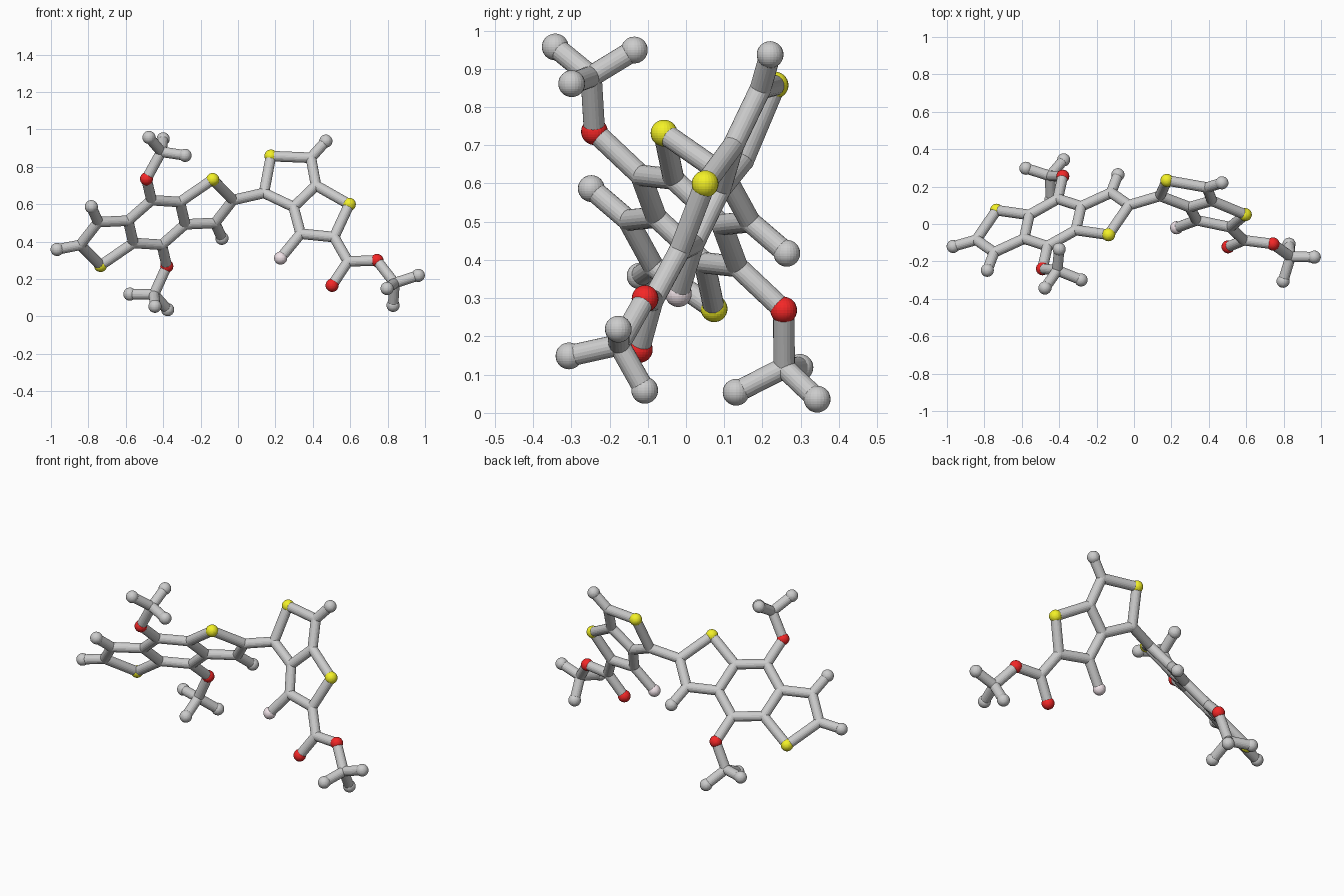
import bpy, bmesh
from mathutils import Vector, Matrix

if "Cube" in bpy.data.objects:
    bpy.data.objects.remove(bpy.data.objects["Cube"])

BALL_R, JOINT_R, BOND_R = 0.035, 0.0285, 0.028
atoms = {}      # name -> (kind, position)
bonds = []      # pairs of atom names


def atom(name, kind, p):
    atoms[name] = (kind, Vector(p))


def chain(text):
    names = text.split()
    bonds.extend(zip(names, names[1:]))


# Three-ring flat core: one half laid out in its own plane, the other half point-mirrored
centre = Vector((-0.435, 0.008, 0.502))
u = Vector((0.1145, 0.0195, 0.0405))
v = Vector((-0.0195, -0.089, 0.084))
half = {
    "top": ("joint", 0, 1.42), "oxy": ("oxygen", 0, 2.78),
    "fa": ("joint", 1.21, 0.72), "fb": ("joint", 1.21, -0.70),
    "sul": ("sulfur", 2.85, 1.36), "tip": ("joint", 3.52, -0.27),
    "side": ("joint", 2.52, -1.24), "side_end": ("end", 2.66, -2.29),
}
for tag, sign in (("R", 1), ("L", -1)):
    for n, (kind, a, b) in half.items():
        atom(n + tag, kind, centre + sign * (a * u + b * v))
    other = "L" if tag == "R" else "R"
    for path in ("top{0} fa{0} fb{0} top{1}", "fa{0} sul{0} tip{0} side{0} fb{0}",
                 "side{0} side_end{0}", "top{0} oxy{0}"):
        chain(path.format(tag, other))
atom("tip_endL", "end", (-0.967, -0.12, 0.358))
chain("tipL tip_endL")


# Three-pronged end groups
def prong(tag, root, c, ends):
    atom("m" + tag, "joint", c)
    chain(root + " m" + tag)
    for i, p in enumerate(ends):
        atom(f"m{tag}{i}", "end", p)
        chain(f"m{tag} m{tag}{i}")


prong("A", "oxyR", (-0.41, -0.248, 0.88),
      [(-0.476, -0.342, 0.957), (-0.40, -0.135, 0.949), (-0.283, -0.299, 0.861)])
prong("B", "oxyL", (-0.449, 0.257, 0.118),
      [(-0.376, 0.343, 0.036), (-0.444, 0.131, 0.054), (-0.578, 0.298, 0.119)])

# Tilted two-ring unit on the right
for n, kind, p in (
    ("link", "joint", (0.139, 0.15, 0.66)), ("s3", "sulfur", (0.176, 0.233, 0.857)),
    ("ch", "joint", (0.39, 0.195, 0.848)), ("ch_end", "end", (0.47, 0.22, 0.937)),
    ("fc", "joint", (0.417, 0.124, 0.70)), ("fd", "joint", (0.297, 0.09, 0.585)),
    ("s4", "sulfur", (0.595, 0.05, 0.599)), ("ce", "joint", (0.514, -0.017, 0.424)),
    ("cf", "joint", (0.335, 0.02, 0.442)), ("f", "fluorine", (0.228, -0.02, 0.312)),
    ("co", "joint", (0.588, -0.087, 0.294)), ("o1", "oxygen", (0.503, -0.122, 0.166)),
    ("o2", "oxygen", (0.743, -0.107, 0.299)),
):
    atom(n, kind, p)
for path in ("tipR link s3 ch fc fd link", "fc s4 ce cf fd", "ch ch_end",
             "cf f", "ce co o1", "co o2"):
    chain(path)
prong("C", "o2", (0.837, -0.175, 0.178),
      [(0.964, -0.177, 0.219), (0.797, -0.306, 0.149), (0.829, -0.108, 0.059)])


def finish(bm, name, colour=None):
    me = bpy.data.meshes.new(name)
    bm.to_mesh(me)
    bm.free()
    ob = bpy.data.objects.new(name, me)
    bpy.context.collection.objects.link(ob)
    if colour:
        mat = bpy.data.materials.new(name)
        mat.diffuse_color = colour
        mat.use_nodes = True
        mat.node_tree.nodes["Principled BSDF"].inputs["Base Color"].default_value = mat.diffuse_color
        me.materials.append(mat)


# Balls, one object per kind
for kind, name, r, colour in (
    ("joint", "carbon_joints", JOINT_R, None), ("end", "end_balls", BALL_R, None),
    ("sulfur", "sulfur_balls", BALL_R, (0.9, 0.88, 0.02, 1)),
    ("oxygen", "oxygen_balls", BALL_R, (0.9, 0.02, 0.02, 1)),
    ("fluorine", "fluorine_ball", BALL_R, (0.88, 0.77, 0.81, 1)),
):
    bm = bmesh.new()
    for k, p in atoms.values():
        if k == kind:
            bmesh.ops.create_uvsphere(bm, u_segments=24, v_segments=16, radius=r,
                                      matrix=Matrix.Translation(p))
    finish(bm, name, colour)

# Bond rods
bm = bmesh.new()
for a, b in bonds:
    p, q = atoms[a][1], atoms[b][1]
    d = q - p
    rot = d.to_track_quat("Z", "Y").to_matrix().to_4x4()
    bmesh.ops.create_cone(bm, cap_ends=True, segments=20, radius1=BOND_R, radius2=BOND_R,
                          depth=d.length, matrix=Matrix.Translation((p + q) / 2) @ rot)
finish(bm, "bond_rods")
